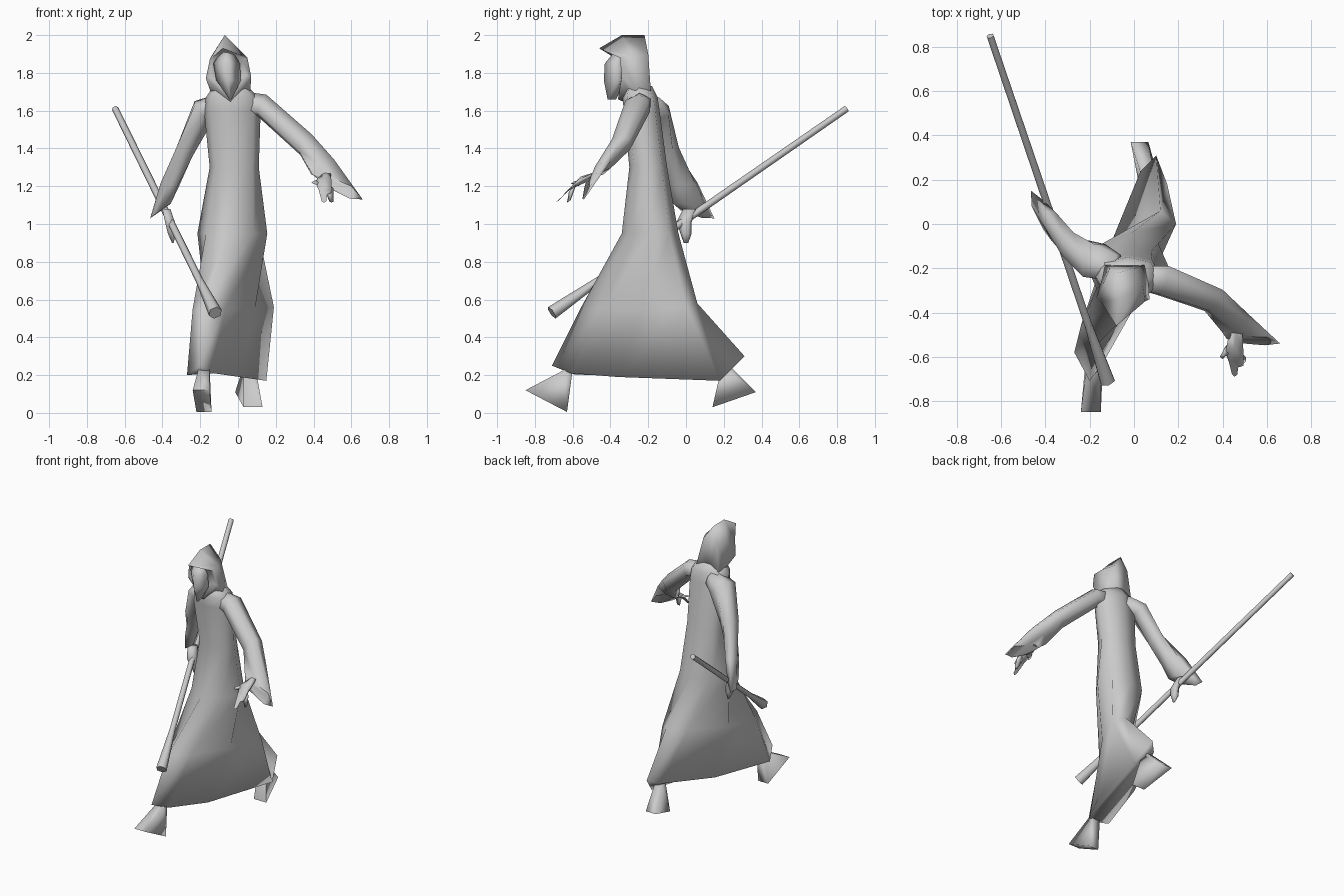
import bpy, bmesh, math
from mathutils import Vector as V

cube = bpy.data.objects.get("Cube")
if cube:
    bpy.data.objects.remove(cube, do_unlink=True)

grey = bpy.data.materials.new("plain_grey")
grey.use_nodes = True
grey.diffuse_color = (0.6, 0.6, 0.6, 1)
grey.node_tree.nodes["Principled BSDF"].inputs["Base Color"].default_value = (0.6, 0.6, 0.6, 1)


def loft(name, rings, angle=120):
    """Skin a list of equal-length point rings and cap both ends."""
    bm = bmesh.new()
    loops = [[bm.verts.new(p) for p in ring] for ring in rings]
    n = len(loops[0])
    for a, b in zip(loops, loops[1:]):
        for i in range(n):
            j = (i + 1) % n
            bm.faces.new((a[i], a[j], b[j], b[i]))
    bm.faces.new(loops[0])
    bm.faces.new(loops[-1])
    bmesh.ops.recalc_face_normals(bm, faces=bm.faces)
    mesh = bpy.data.meshes.new(name)
    bm.to_mesh(mesh)
    bm.free()
    mesh.materials.append(grey)
    ob = bpy.data.objects.new(name, mesh)
    bpy.context.collection.objects.link(ob)
    bpy.ops.object.select_all(action='DESELECT')
    ob.select_set(True)
    bpy.context.view_layer.objects.active = ob
    bpy.ops.object.shade_smooth_by_angle(angle=math.radians(angle))


def ring(c, u, v, n=6):
    """Elliptical ring around c with half axes u and v."""
    c, u, v = V(c), V(u), V(v)
    return [c + u * math.sin(k * math.tau / n) + v * math.cos(k * math.tau / n) for k in range(n)]


def robe_ring(front, back, w, z, d=.75):
    """Boxy eight-point ring from a front (x, y) to a back (x, y)."""
    f, b = V((*front, z)), V((*back, z))
    c, a = (f + b) / 2, (b - f) / 2
    corners = ((0, -1), (d, -d), (1, 0), (d, d), (0, 1), (-d, d), (-1, 0), (-d, -d))
    return [c + a * y + V((w * x, 0, 0)) for x, y in corners]


# Robe, from the slanted striding hem up to the shoulders
hem = [(-.2, -.71, .25), (-.13, -.61, .21), (.01, -.36, .19), (.15, .18, .17),
       (.1, .31, .3), (.03, .24, .27), (-.13, -.15, .21), (-.27, -.58, .2)]
knee = [(-.18, -.56, .55), (-.07, -.44, .55), (.09, -.22, .55), (.19, 0, .56),
        (.12, .06, .58), (0, -.02, .57), (-.17, -.25, .55), (-.24, -.46, .55)]
loft("robe", [
    hem,
    knee,
    robe_ring((-.05, -.34), (-.01, -.04), .185, .95, .68),
    robe_ring((-.02, -.3), (-.02, -.1), .13, 1.3),
    robe_ring((-.03, -.33), (-.03, -.14), .15, 1.6),
    robe_ring((-.03, -.335), (-.03, -.15), .14, 1.67),
    robe_ring((-.04, -.32), (-.04, -.18), .09, 1.73),
])

# Sleeves flaring to pointed cuffs
loft("left_sleeve", [
    ring((.02, -.24, 1.64), (0, .06, 0), (.02, 0, .06)),
    ring((.13, -.255, 1.625), (.02, .075, 0), (.02, 0, .06)),
    ring((.36, -.345, 1.42), (.03, .055, 0), (.03, 0, .055)),
    ring((.45, -.44, 1.3), (.03, .05, .02), (.06, 0, .04)),
    ring((.54, -.53, 1.19), (.01, .015, .03), (.12, -.01, -.06)),
])
loft("right_sleeve", [
    ring((-.07, -.2, 1.64), (0, .07, 0), (-.02, 0, .055)),
    ring((-.18, -.165, 1.6), (.03, .085, 0), (-.05, 0, .05)),
    ring((-.28, -.105, 1.39), (.03, .06, 0), (-.04, .03, .03)),
    ring((-.36, -.015, 1.21), (.035, .03, 0), (-.04, .075, .01)),
    ring((-.41, .04, 1.07), (.03, .015, .02), (-.055, .11, -.04)),
])

# Hands with a thumb and pointed fingers
loft("left_palm", [
    ring((.46, -.5, 1.25), (.035, 0, .01), (0, .02, .025)),
    ring((.455, -.58, 1.22), (.045, 0, 0), (0, .02, .03)),
    ring((.465, -.63, 1.175), (.035, 0, 0), (0, .02, .02)),
])
loft("right_fist", [
    ring((-.38, .02, 1.08), (.025, .01, 0), (0, .035, 0)),
    ring((-.36, -.01, 1.01), (.03, .01, 0), (0, .04, 0)),
    ring((-.35, 0, .95), (.025, 0, 0), (0, .03, 0)),
    ring((-.345, 0, .9), (.005, 0, 0), (0, .012, 0)),
])
fingers = {
    "left_thumb": ((.44, -.55, 1.22), (.4, -.6, 1.22)),
    "left_outer_finger": ((.48, -.6, 1.19), (.495, -.62, 1.12)),
    "left_inner_finger": ((.45, -.61, 1.19), (.455, -.68, 1.12)),
}
for name, (root, tip) in fingers.items():
    loft(name, [ring(root, (.025, 0, 0), (0, .02, .02), 4),
                ring(tip, (.012, 0, 0), (0, .01, .007), 4)])


# Feet: narrow ankle spreading to a tilted sole
def foot(name, ankle, toe, heel, toe_w, heel_w):
    a, t, h = V(ankle), V(toe), V(heel)
    top = [a + V((x, y, 0)) for x, y in ((-.03, -.02), (.03, -.02), (.03, .02), (-.03, .02))]
    loft(name, [top, [p + V((w, 0, 0)) for p, w in ((t, -toe_w), (t, toe_w), (h, heel_w), (h, -heel_w))]], 95)


foot("right_foot", (-.18, -.62, .23), (-.195, -.85, .12), (-.18, -.63, .005), .045, .04)
foot("left_foot", (.06, .21, .25), (.08, .14, .03), (.025, .37, .11), .05, .04)

# Hood: inner hollow, opening rim, crown and back
rim = [V(p) for p in ((-.08, -.46, 1.93), (.05, -.35, 1.88), (.07, -.34, 1.78),
                      (-.04, -.36, 1.66), (-.17, -.33, 1.77), (-.15, -.35, 1.87))]
middle = [(-.07, -.34, 2), (.04, -.28, 1.89), (.065, -.26, 1.7),
          (-.04, -.27, 1.62), (-.145, -.25, 1.7), (-.14, -.27, 1.89)]
back = [(-.07, -.22, 2), (0, -.2, 1.9), (.05, -.185, 1.69),
        (-.04, -.18, 1.62), (-.13, -.185, 1.69), (-.11, -.2, 1.9)]
center = V((-.06, -.34, 1.82))
hollow = [center + V(((p.x - center.x) * .75, 0, (p.z - center.z) * .75)) for p in rim]
loft("hood", [hollow, rim, middle, back])


# Pointed face
def face_ring(z, x, w, front, rear):
    return [(x, front, z), (x + w, rear, z), (x, rear + .04, z), (x - w, rear, z)]


loft("face", [
    face_ring(1.91, -.06, .035, -.38, -.36),
    face_ring(1.85, -.06, .07, -.43, -.36),
    face_ring(1.76, -.05, .065, -.435, -.36),
    face_ring(1.66, -.04, .006, -.415, -.41),
])

# Staff with a flared foot
top, low = V((-.65, .85, 1.61)), V((-.12, -.71, .53))
axis = (low - top).normalized()
u = axis.cross(V((0, 0, 1))).normalized()
v = axis.cross(u)
loft("staff", [ring(top.lerp(low, t), u * r, v * r)
               for t, r in ((0, .018), (.84, .02), (1, .037))], 70)
